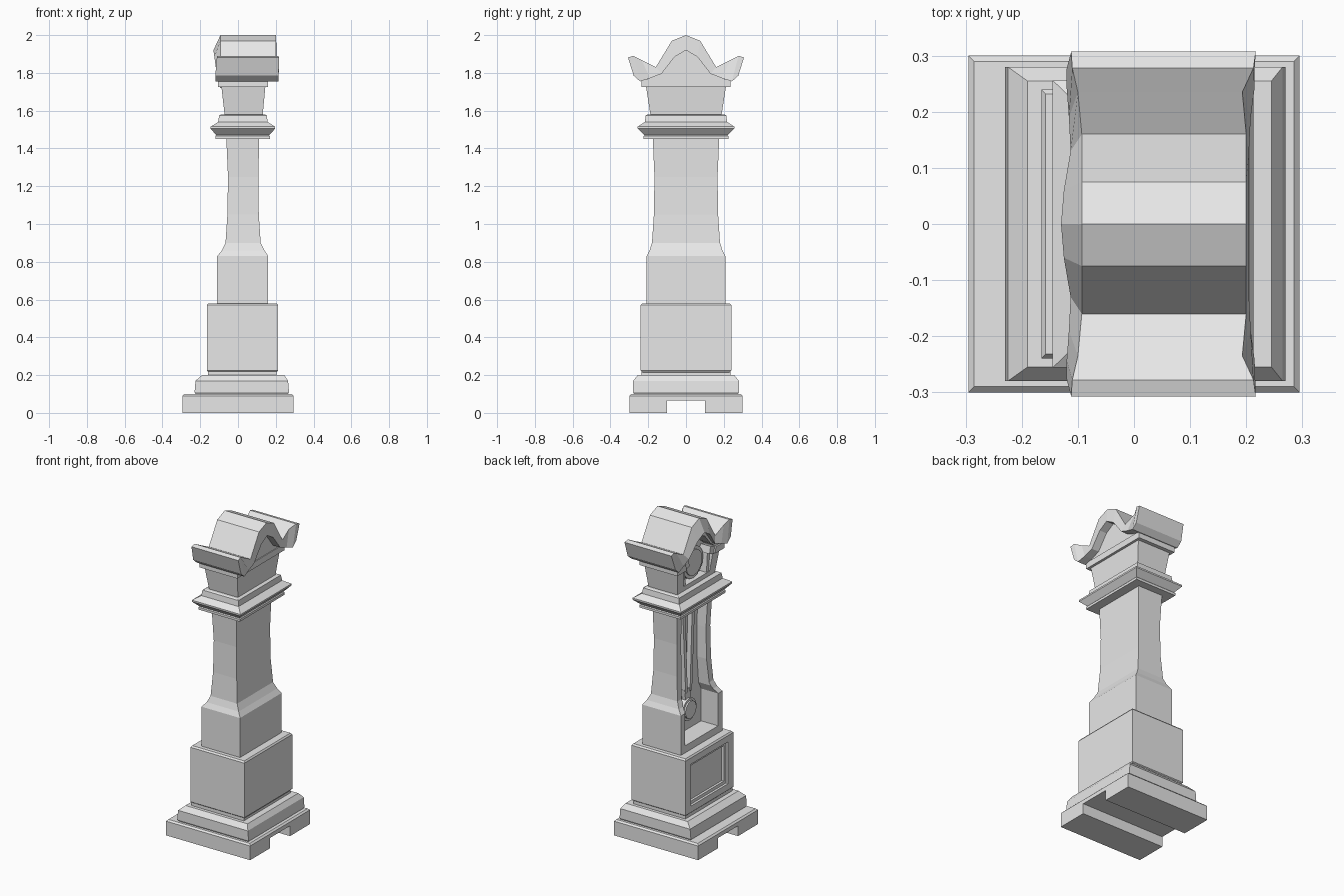
import bpy, bmesh, math
from mathutils import Vector

cube = bpy.data.objects.get("Cube")
if cube:
    bpy.data.objects.remove(cube, do_unlink=True)

stone = bpy.data.materials.new("pale_grey")
stone.use_nodes = True
stone.diffuse_color = (0.8, 0.8, 0.8, 1)
stone.node_tree.nodes["Principled BSDF"].inputs["Base Color"].default_value = (0.8, 0.8, 0.8, 1)


def finish(name, bm):
    bmesh.ops.recalc_face_normals(bm, faces=bm.faces)
    mesh = bpy.data.meshes.new(name)
    bm.to_mesh(mesh)
    bm.free()
    mesh.materials.append(stone)
    ob = bpy.data.objects.new(name, mesh)
    bpy.context.collection.objects.link(ob)
    return ob


def skin(name, rings):
    """Join closed rings of points in order and cap both ends."""
    bm = bmesh.new()
    loops = [[bm.verts.new(p) for p in ring] for ring in rings]
    n = len(loops[0])
    for a, b in zip(loops, loops[1:]):
        for i in range(n):
            j = (i + 1) % n
            bm.faces.new((a[i], a[j], b[j], b[i]))
    bm.faces.new(loops[0])
    bm.faces.new(loops[-1])
    return finish(name, bm)


def tier(name, levels):
    """Rectangular stack; each level is z, front x, back x, half depth."""
    return skin(name, [[(f, -h, z), (b, -h, z), (b, h, z), (f, h, z)]
                       for z, f, b, h in levels])


def plate(name, outline, x0, x1):
    """Outline in (y, z) extruded along x."""
    return skin(name, [[(x, y, z) for y, z in outline] for x in (x0, x1)])


def mirrored(half):
    return half + [(-y, z) for y, z in reversed(half) if y > 0]


def disc(y, z, r, n=16):
    return [(y + r * math.cos(2 * math.pi * i / n),
             z + r * math.sin(2 * math.pi * i / n)) for i in range(n)]


def cut(ob, outline, x0, x1):
    cutter = plate("cutter", outline, x0, x1)
    cutter.hide_render = True
    mod = ob.modifiers.new("cut", "BOOLEAN")
    mod.operation = "DIFFERENCE"
    mod.solver = "EXACT"
    mod.object = cutter
    bpy.context.view_layer.objects.active = ob
    bpy.ops.object.modifier_apply(modifier=mod.name)
    bpy.data.objects.remove(cutter, do_unlink=True)


# Plinth with a channel between its feet
plinth = tier("plinth", [(0, -.295, .295, .3), (.09, -.295, .295, .3),
                         (.1, -.285, .285, .29)])
cut(plinth, mirrored([(.1, -.1), (.1, .065)]), -1, 1)

# Base moulding
tier("base_moulding", [(.09, -.22, .26, .27), (.11, -.23, .27, .28),
                       (.17, -.225, .265, .28), (.2, -.19, .245, .255),
                       (.2, -.16, .205, .235), (.225, -.16, .205, .235)])

# Lower case with a sunken front panel
lower = tier("lower_case", [(.215, -.155, .205, .23), (.225, -.165, .213, .24),
                            (.57, -.165, .213, .24), (.58, -.158, .206, .232)])
cut(lower, mirrored([(.185, .265), (.185, .53)]), -1, -.15)
cut(lower, mirrored([(.165, .285), (.165, .51)]), -1, -.135)

# Tall waisted trunk with a shaped front opening
trunk = tier("trunk", [(.57, -.11, .16, .208), (.83, -.11, .16, .208),
                       (.86, -.085, .14, .193), (.9, -.066, .12, .18),
                       (1.05, -.056, .11, .17), (1.25, -.053, .108, .167),
                       (1.46, -.062, .112, .176)])
cut(trunk, mirrored([(.165, .625), (.165, .83), (.14, .88), (.125, 1.05),
                     (.125, 1.25), (.13, 1.42)]), -1, .01)

# Pendulum: bob, raised centre and tapering twin rods
plate("pendulum_bob", disc(0, .77, .07), -.025, .02)
plate("pendulum_bob_centre", disc(0, .77, .055), -.035, 0)
plate("pendulum_neck", mirrored([(.025, .83), (.035, .9)]), -.015, .02)
for side, label in ((1, "left"), (-1, "right")):
    plate("pendulum_rod_" + label,
          [(side * y, z) for y, z in ((.012, .88), (.032, .88), (.062, 1.43), (.035, 1.43))],
          -.02, .02)

# Cornice above the trunk
tier("cornice", [(1.45, -.12, .17, .225), (1.465, -.12, .17, .225),
                 (1.47, -.115, .165, .22), (1.505, -.145, .197, .256),
                 (1.515, -.145, .197, .256), (1.54, -.105, .157, .218),
                 (1.575, -.1, .152, .213), (1.58, -.09, .142, .205)])

# Hood, its upper ledge and the gable, all opened for the dial
opening = mirrored([(.13, 1.61), (.15, 1.77), (.11, 1.8), (.05, 1.87), (0, 1.885)])
hood = tier("hood", [(1.57, -.07, .13, .187), (1.73, -.088, .145, .212)])
ledge = tier("hood_ledge", [(1.725, -.105, .16, .235), (1.765, -.105, .16, .235)])
gable = plate("gable", mirrored([(.21, 1.76), (.18, 1.79), (.13, 1.81),
                                 (.06, 1.9), (0, 1.935)]), -.095, .155)
for part in (hood, ledge, gable):
    cut(part, opening, -1, -.025)

# Dial and side brackets
plate("dial_rim", disc(0, 1.71, .1), -.05, 0)
plate("dial_face", disc(0, 1.71, .08), -.058, 0)
for side, label in ((1, "left"), (-1, "right")):
    plate("hood_pillar_" + label,
          [(side * y, z) for y, z in ((.105, 1.61), (.125, 1.61), (.14, 1.74), (.115, 1.74))],
          -.07, -.01)
    plate("hood_bracket_" + label,
          [(side * y, z) for y, z in ((.1, 1.735), (.145, 1.72), (.155, 1.765), (.11, 1.78))],
          -.095, -.01)

# Wavy roof: top y, z, front x, back x, then the same for the underside
half = [((0, 2.0, -.093, .2), (0, 1.92, -.13, .205)),
        ((.075, 1.97, -.093, .2), (.06, 1.885, -.125, .205)),
        ((.16, 1.83, -.093, .2), (.13, 1.795, -.113, .205)),
        ((.235, 1.868, -.1, .193), (.19, 1.772, -.116, .208)),
        ((.278, 1.89, -.11, .213), (.243, 1.755, -.12, .215)),
        ((.307, 1.882, -.112, .217), (.277, 1.785, -.12, .215))]
flip = [tuple((-p[0],) + p[1:] for p in pair) for pair in half[:0:-1]]
skin("roof", [[(t[2], t[0], t[1]), (t[3], t[0], t[1]),
               (b[3], b[0], b[1]), (b[2], b[0], b[1])] for t, b in flip + half])
